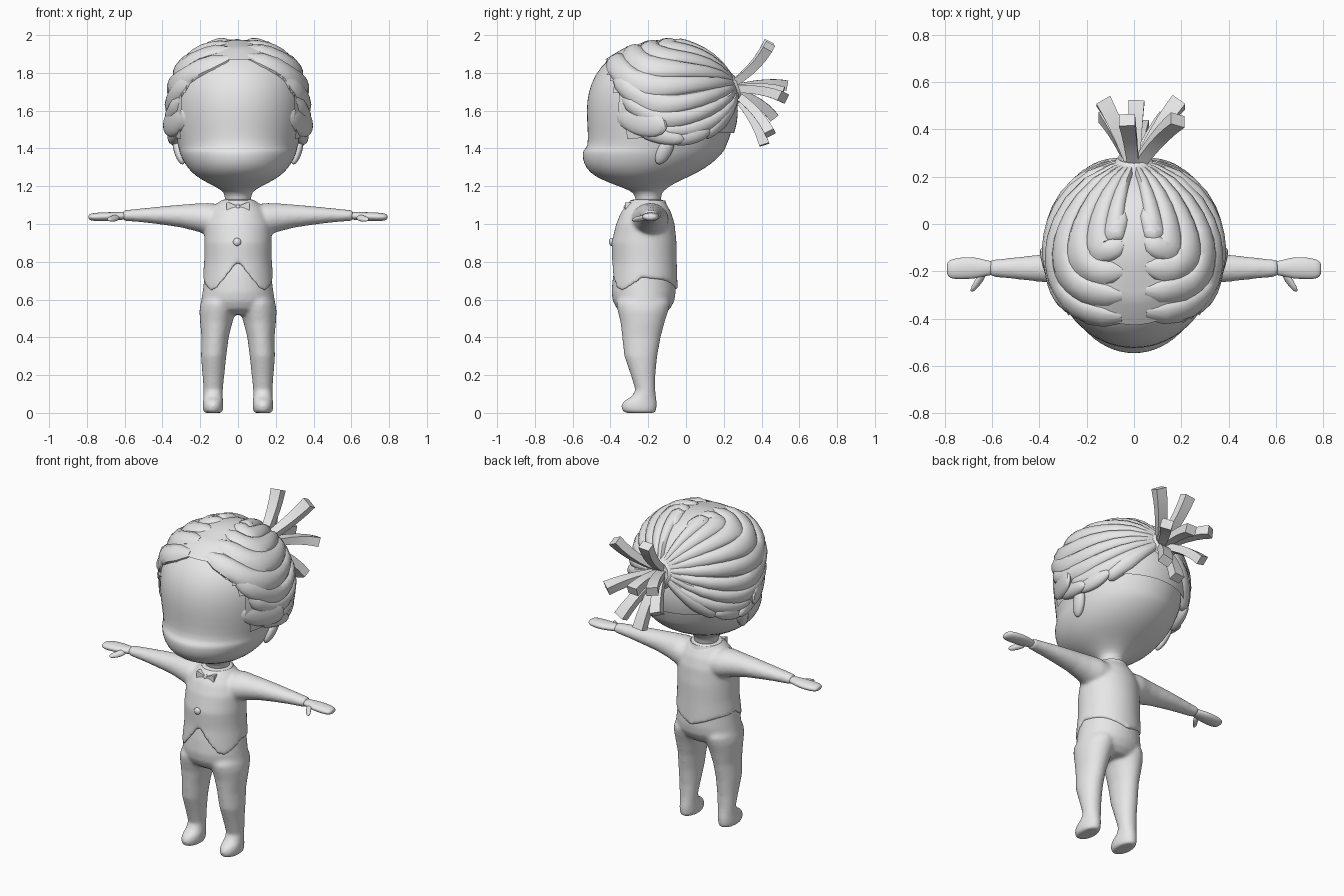
import bpy, bmesh, math
from mathutils import Vector

if "Cube" in bpy.data.objects:
    bpy.data.objects.remove(bpy.data.objects["Cube"])

mat = bpy.data.materials.new("plain grey")
mat.diffuse_color = (0.8, 0.8, 0.8, 1)
mat.use_nodes = True
mat.node_tree.nodes["Principled BSDF"].inputs["Base Color"].default_value = mat.diffuse_color


def finish(name, bm, subsurf=0, voxel=0, angle=40):
    """Turn a bmesh into a shaded object with optional modifiers."""
    bmesh.ops.recalc_face_normals(bm, faces=bm.faces)
    for f in bm.faces:
        f.smooth = True
    me = bpy.data.meshes.new(name)
    bm.to_mesh(me)
    bm.free()
    me.materials.append(mat)
    ob = bpy.data.objects.new(name, me)
    bpy.context.collection.objects.link(ob)
    if voxel:
        m = ob.modifiers.new("fuse", 'REMESH')
        m.mode, m.voxel_size, m.use_smooth_shade = 'VOXEL', voxel, True
        s = ob.modifiers.new("soften", 'SMOOTH')
        s.factor, s.iterations = 0.5, 12
    elif subsurf:
        ob.modifiers.new("subsurf", 'SUBSURF').levels = subsurf
        ob.modifiers["subsurf"].render_levels = subsurf
    else:
        bpy.ops.object.select_all(action='DESELECT')
        ob.select_set(True)
        bpy.context.view_layer.objects.active = ob
        bpy.ops.object.shade_smooth_by_angle(angle=math.radians(angle))
    return ob


def loft(bm, rings):
    """Skin a closed solid through rings of equal point count."""
    vs = [[bm.verts.new(p) for p in r] for r in rings]
    n = len(vs[0])
    for a, b in zip(vs, vs[1:]):
        for i in range(n):
            j = (i + 1) % n
            bm.faces.new((a[i], a[j], b[j], b[i]))
    bm.faces.new(vs[0][::-1])
    bm.faces.new(vs[-1])


def ring(z, hw, yf, yb, cx=0, n=32):
    """Horizontal oval from its half width, front y and back y."""
    yc, ry = (yf + yb) / 2, (yb - yf) / 2
    return [(cx + hw * math.cos(t), yc + ry * math.sin(t), z)
            for t in (2 * math.pi * i / n for i in range(n))]


def interp(x, keys):
    """Piecewise linear lookup; each key is (x, value, value...)."""
    for a, b in zip(keys, keys[1:]):
        if x <= b[0]:
            u = max(0, (x - a[0]) / (b[0] - a[0]))
            return [p + (q - p) * u for p, q in zip(a[1:], b[1:])]
    return list(keys[-1][1:])


def blob(bm, c, r, u=16, v=10):
    geo = bmesh.ops.create_uvsphere(bm, u_segments=u, v_segments=v, radius=1)
    for w in geo["verts"]:
        w.co = Vector(c) + Vector([w.co[k] * r[k] for k in range(3)])
    return geo["verts"]


# Head and neck, with the stepped muzzle
HEAD = [(1.08, .07, -.27, -.13), (1.15, .068, -.265, -.135), (1.175, .08, -.29, -.12),
        (1.205, .135, -.37, -.08), (1.235, .195, -.45, -.02), (1.27, .245, -.51, .06),
        (1.32, .285, -.545, .14), (1.37, .308, -.55, .19), (1.392, .313, -.546, .205),
        (1.408, .317, -.52, .213), (1.5, .342, -.522, .25), (1.6, .355, -.53, .262),
        (1.7, .356, -.52, .25), (1.79, .335, -.485, .2), (1.87, .275, -.42, .13),
        (1.93, .18, -.32, .03), (1.955, .08, -.22, -.07)]
bm = bmesh.new()
loft(bm, [ring(*k) for k in HEAD])
finish("head", bm, subsurf=1)

# Jacket: torso with a scalloped hem, fused with both sleeves
TORSO = [(.6, .195, -.404, -.043), (.68, .19, -.402, -.045), (.8, .179, -.391, -.049),
         (.9, .179, -.394, -.05), (1.0, .176, -.37, -.06), (1.06, .152, -.345, -.078),
         (1.1, .118, -.318, -.1), (1.13, .085, -.29, -.12)]
HEM = [(0, .80), (20, .715), (44, .632), (90, .715), (135, .70), (180, .65)]


def torso_ring(u):
    pts, n = [], 64
    for i in range(n):
        t = 2 * math.pi * i / n
        d = abs((math.degrees(t) + 90 + 180) % 360 - 180)
        z = .82 + (interp(d, HEM)[0] - .82) * u
        hw, yf, yb = interp(z, TORSO)
        pts.append((hw * math.cos(t), (yf + yb) / 2 + (yb - yf) / 2 * math.sin(t), z))
    return pts


SLEEVE = [(.05, -.19, 1.01, .1, .085), (.15, -.19, 1.025, .098, .087),
          (.22, -.19, 1.035, .08, .074), (.3, -.188, 1.042, .067, .061),
          (.4, -.187, 1.045, .058, .049), (.5, -.187, 1.046, .047, .038),
          (.61, -.187, 1.045, .036, .028)]
HAND = [(.58, -.187, 1.044, .027, .02), (.63, -.186, 1.042, .034, .021),
        (.67, -.186, 1.04, .046, .023), (.72, -.186, 1.038, .047, .024),
        (.76, -.19, 1.037, .044, .022), (.785, -.19, 1.037, .036, .017),
        (.792, -.19, 1.037, .018, .008)]


def limb(bm, keys, s, n=20):
    loft(bm, [[(s * x, yc + ry * math.cos(2 * math.pi * i / n),
                zc + rz * math.sin(2 * math.pi * i / n)) for i in range(n)]
              for x, yc, zc, ry, rz in keys])


bm = bmesh.new()
loft(bm, [torso_ring(u / 5) for u in range(5, -1, -1)] +
     [ring(z, *interp(z, TORSO), n=64) for z in (.87, .9, .95, 1.0, 1.03, 1.06, 1.08, 1.1, 1.13)])
for s in (1, -1):
    limb(bm, SLEEVE, s)
finish("jacket", bm, voxel=.009)

# Hands with thumbs
for s, side in ((1, "left"), (-1, "right")):
    bm = bmesh.new()
    limb(bm, HAND, s)
    loft(bm, [[(s * x + r * math.cos(a), y + r * math.sin(a) * .6, z + r * math.sin(a))
               for a in (math.pi * i / 4 for i in range(8))]
              for x, y, z, r in ((.635, -.2, 1.036, .02), (.655, -.24, 1.03, .019),
                                 (.675, -.268, 1.026, .016), (.687, -.286, 1.025, .008))])
    finish(side + "_hand", bm, subsurf=1)

# Trousers: pelvis, legs and feet fused together
LEG = [(0, .046, -.322, -.163), (.012, .053, -.34, -.156), (.04, .055, -.344, -.154),
       (.065, .053, -.328, -.154), (.085, .051, -.29, -.159), (.12, .051, -.268, -.162),
       (.2, .058, -.292, -.162), (.3, .067, -.327, -.152), (.4, .072, -.338, -.134),
       (.48, .086, -.347, -.113), (.54, .097, -.362, -.093), (.58, .096, -.37, -.083),
       (.64, .07, -.34, -.11)]
bm = bmesh.new()
loft(bm, [ring(*k) for k in ((.52, .11, -.32, -.12), (.55, .175, -.365, -.085),
                             (.59, .196, -.387, -.062), (.64, .188, -.395, -.054),
                             (.72, .177, -.387, -.057), (.82, .165, -.37, -.065))])
for s in (1, -1):
    loft(bm, [ring(*k, cx=s * interp(k[0], ((0, .133), (.3, .129), (.48, .115), (.6, .1)))[0])
              for k in LEG])
finish("trousers", bm, voxel=.009)

# Collar, bow tie and button
bm = bmesh.new()
loft(bm, [ring(*k) for k in ((1.07, .12, -.315, -.095), (1.095, .102, -.305, -.1),
                             (1.125, .09, -.295, -.11), (1.118, .075, -.275, -.125))])
finish("collar", bm)
bm = bmesh.new()
loft(bm, [[(x, -.308 + y * .016, 1.09 + z * h) for y, z in ((-1, -1), (1, -1), (1, 1), (-1, 1))]
          for x, h in ((-.06, .024), (-.045, .023), (-.014, .01), (.014, .01),
                       (.045, .023), (.06, .024))])
blob(bm, (0, -.312, 1.09), (.015, .018, .015))
finish("bow_tie", bm)
bm = bmesh.new()
blob(bm, (-.005, -.394, .905), (.021, .014, .021))
finish("button", bm)

# Hair surface: the larger of an ellipsoid and the skull, measured from C
C, R = Vector((0, -.11, 1.6)), Vector((.362, .378, .37))


def on_hair(d, lift=0):
    d = d.normalized()
    lo, hi = .1, .6
    for _ in range(14):
        r = (lo + hi) / 2
        p = C + d * r
        hw, yf, yb = interp(p.z, HEAD)
        inside = p.z < 1.955 and (p.x / hw) ** 2 + ((2 * p.y - yf - yb) / (yb - yf)) ** 2 < 1
        lo, hi = (r, hi) if inside else (lo, r)
    ell = 1 / math.sqrt(sum((d[k] / R[k]) ** 2 for k in range(3)))
    return C + d * (max(ell, lo) + lift)


# Hair base, cut along the hairline and the nape
bm = bmesh.new()
for v in blob(bm, (0, 0, 0), (1, 1, 1), 64, 40):
    v.co = on_hair(v.co, .006)
bare = []
for f in bm.faces:
    p = f.calc_center_median() - C
    if p.y < -.24 - .25 * p.z or p.z < -.15 + .1 * max(0, p.y):
        bare.append(f)
bmesh.ops.delete(bm, geom=bare, context='FACES')
finish("hair_base", bm)

TIE = Vector((0, .94, .33)).normalized()
WIDTH = ((0, .35), (.07, .75), (.45, 1), (.8, .6), (1, .28))


def lock(bm, s, start, mid, width, thick=.028, n=16):
    """Lens-shaped strand hugging the hair surface from start to the tie."""
    p, m = [Vector((s * v[0], v[1], v[2])).normalized() for v in (start, mid)]
    c = 2 * m - (p + TIE) / 2
    dirs = [(p * (1 - t) ** 2 + c * 2 * t * (1 - t) + TIE * t * t).normalized()
            for t in (i / n for i in range(n + 1))]
    rings = []
    for i, d in enumerate(dirs):
        w = interp(i / n, WIDTH)[0] * width / .38
        h = thick * (.3, .85, 1)[min(i, 2)]
        tan = (dirs[min(i + 1, n)] - dirs[max(i - 1, 0)]).normalized()
        side = s * tan.cross(d).normalized()
        rings.append([on_hair(d + side * w * a, h * b) for a, b in (
            (-1, -.4), (-.92, .35), (-.55, .9), (0, 1), (.5, .75), (.88, .3), (1, -.4), (0, -.6))])
    loft(bm, rings)


# Strands leaving the centre parting, then strands from the temples and nape
for s, side in ((1, "left"), (-1, "right")):
    bm = bmesh.new()
    for i, (a, e, w) in enumerate(((46, 20, .075), (61, 37, .072), (77, 52, .07),
                                   (96, 65, .066), (118, 76, .055))):
        a, e = math.radians(a + 1.5 * s), math.radians(e)
        lock(bm, s, (.13, -math.cos(a), math.sin(a)),
             (math.cos(e), -.25 + .12 * i, math.sin(e)), w)
    for start, mid, w in (((.26, -.28, .20), (.37, -.02, .03), .068),
                          ((.32, -.23, .07), (.37, .04, -.05), .06),
                          ((.36, -.02, -.1), (.31, .2, -.09), .055),
                          ((.27, .2, -.13), (.19, .31, -.03), .05)):
        lock(bm, s, start, mid, w)
    finish(side + "_hair_strands", bm, angle=45)

    # Sideburn tufts and ear
    bm = bmesh.new()
    for c, r in (((.332, -.235, 1.545), (.034, .135, .08)), ((.335, -.14, 1.475), (.034, .13, .05)),
                 ((.315, .02, 1.47), (.035, .11, .05))):
        for v in blob(bm, (s * c[0], c[1], c[2]), r):
            dy = v.co.y - c[1]
            v.co.x += s * (dy * .42 if c[1] < -.2 else dy * .15 if c[1] < 0 else -dy * .25)
            v.co.z -= dy * .2 if c[1] < 0 else -dy * .2
    finish(side + "_sideburn", bm)
    bm = bmesh.new()
    for v in blob(bm, (s * .313, -.112, 1.39), (.028, .042, .075)):
        v.co.y += (v.co.z - 1.39) * .4
        v.co.x += s * (v.co.z - 1.39) * .25
    finish(side + "_ear", bm)

# Hair tie at the back of the head
bm = bmesh.new()
up = Vector((0, -.33, .94)).normalized()
loft(bm, [[Vector((0, y, 1.72)) + Vector((1, 0, 0)) * r * math.cos(a) + up * r * math.sin(a)
           for a in (math.pi * i / 6 for i in range(12))]
          for y, r in ((.19, .125), (.225, .11), (.255, .09), (.28, .07), (.268, .045))])
finish("hair_tie", bm)

# Blocky loose strands of the ponytail
bm = bmesh.new()
root = Vector((0, .23, 1.72))
for tip in ((-.03, .44, 1.965), (.185, .44, 1.94), (-.13, .52, 1.735), (.01, .515, 1.7),
            (.19, .515, 1.67), (-.12, .46, 1.57), (.14, .445, 1.48), (.03, .415, 1.42)):
    tip = Vector(tip)
    base = root + (tip - root) * .12
    bend = (base + tip) / 2 + Vector((0, .03, .025 if tip.z < 1.8 else -.02))
    rings = []
    for i in range(6):
        t = i / 5
        o = base * (1 - t) ** 2 + bend * 2 * t * (1 - t) + tip * t * t
        tan = ((bend - base) * (1 - t) + (tip - bend) * t).normalized()
        sx = (Vector((1, 0, 0)) - tan * tan.x).normalized()
        sy = tan.cross(sx)
        w = .024 + .01 * t
        rings.append([o + sx * w * a + sy * w * .8 * b
                      for a, b in ((-1, -1), (1, -1), (1, 1), (-1, 1))])
    loft(bm, rings)
finish("ponytail", bm, angle=30)
